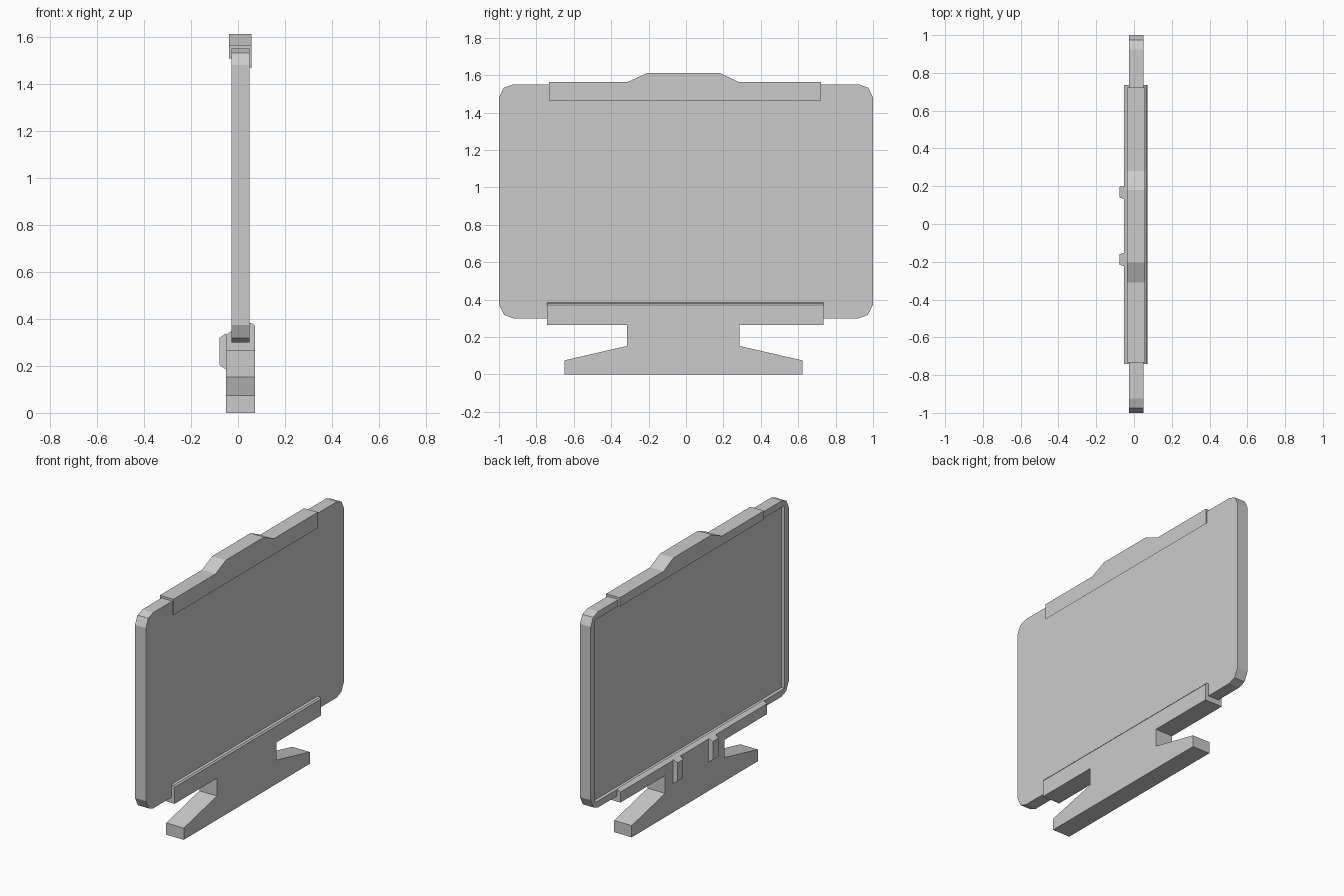
import bpy, bmesh
from mathutils import Vector

if "Cube" in bpy.data.objects:
    bpy.data.objects.remove(bpy.data.objects["Cube"])


def prism(name, pts, axis, lo, hi):
    """Extrude a profile along 'x' (pts are y,z) or along 'y' (pts are x,z)."""
    def place(p, d):
        return Vector((d, p[0], p[1])) if axis == 'x' else Vector((p[0], d, p[1]))
    bm = bmesh.new()
    a = [bm.verts.new(place(p, lo)) for p in pts]
    b = [bm.verts.new(place(p, hi)) for p in pts]
    n = len(pts)
    bm.faces.new(a)
    bm.faces.new(b[::-1])
    for i in range(n):
        bm.faces.new((a[i], b[i], b[(i + 1) % n], a[(i + 1) % n]))
    bmesh.ops.recalc_face_normals(bm, faces=bm.faces)
    me = bpy.data.meshes.new(name)
    bm.to_mesh(me)
    bm.free()
    ob = bpy.data.objects.new(name, me)
    bpy.context.collection.objects.link(ob)
    return ob


def rect(a0, a1, b0, b1):
    return [(a0, b0), (a1, b0), (a1, b1), (a0, b1)]


# Panel with clipped corners and a shallow recess on its -x side
X0, X1 = -0.027, 0.049
right = [(0.925, 0.30), (0.972, 0.318), (1.0, 0.375),
         (1.0, 1.48), (0.975, 1.532), (0.925, 1.55)]
outline = right + [(-y, z) for y, z in reversed(right)]
panel = prism("panel", outline, 'x', X0, X1)
cutter = prism("recess_cutter", rect(-0.957, 0.957, 0.342, 1.508), 'x', -0.1, X0 + 0.022)
mod = panel.modifiers.new("recess", 'BOOLEAN')
mod.operation = 'DIFFERENCE'
mod.solver = 'EXACT'
mod.object = cutter
bpy.context.view_layer.objects.active = panel
bpy.ops.object.modifier_apply(modifier=mod.name)
bpy.data.objects.remove(cutter, do_unlink=True)

# Foot with splayed toes and a central column
S0, S1 = -0.052, 0.072
prism("foot", [(-0.65, 0), (0.622, 0), (0.622, 0.075), (0.285, 0.152),
               (0.285, 0.265), (-0.315, 0.265), (-0.315, 0.152), (-0.65, 0.075)],
      'x', S0, S1)

# Channel rail gripping the bottom edge of the panel
prism("bottom_rail", [(S0, 0.265), (S0, 0.332), (X0, 0.348), (X0, 0.30),
                      (X1, 0.30), (X1, 0.383), (0.064, 0.38), (S1, 0.37), (S1, 0.265)],
      'y', -0.742, 0.735)

# Two tapered pegs on the -x side of the rail
for i, yc in enumerate((-0.188, 0.168)):
    peg = prism(f"peg_{i + 1}", [(S0, 0.185), (S0, 0.337), (-0.078, 0.32), (-0.078, 0.203)],
                'y', yc - 0.035, yc + 0.035)
    for v in peg.data.vertices:
        if v.co.x < -0.07:
            v.co.y = yc + (v.co.y - yc) * 0.8

# Cap over the top edge, raised in the middle, with a flange down the +x side
C0, C1 = -0.038, 0.058
prism("top_cap", [(-0.733, 1.508), (0.722, 1.508), (0.722, 1.564), (0.28, 1.564),
                  (0.18, 1.612), (-0.205, 1.612), (-0.31, 1.564), (-0.733, 1.564)],
      'x', C0, C1)
prism("top_cap_flange", [(X1, 1.475), (C1, 1.463), (C1, 1.508), (X1, 1.508)],
      'y', -0.733, 0.722)
